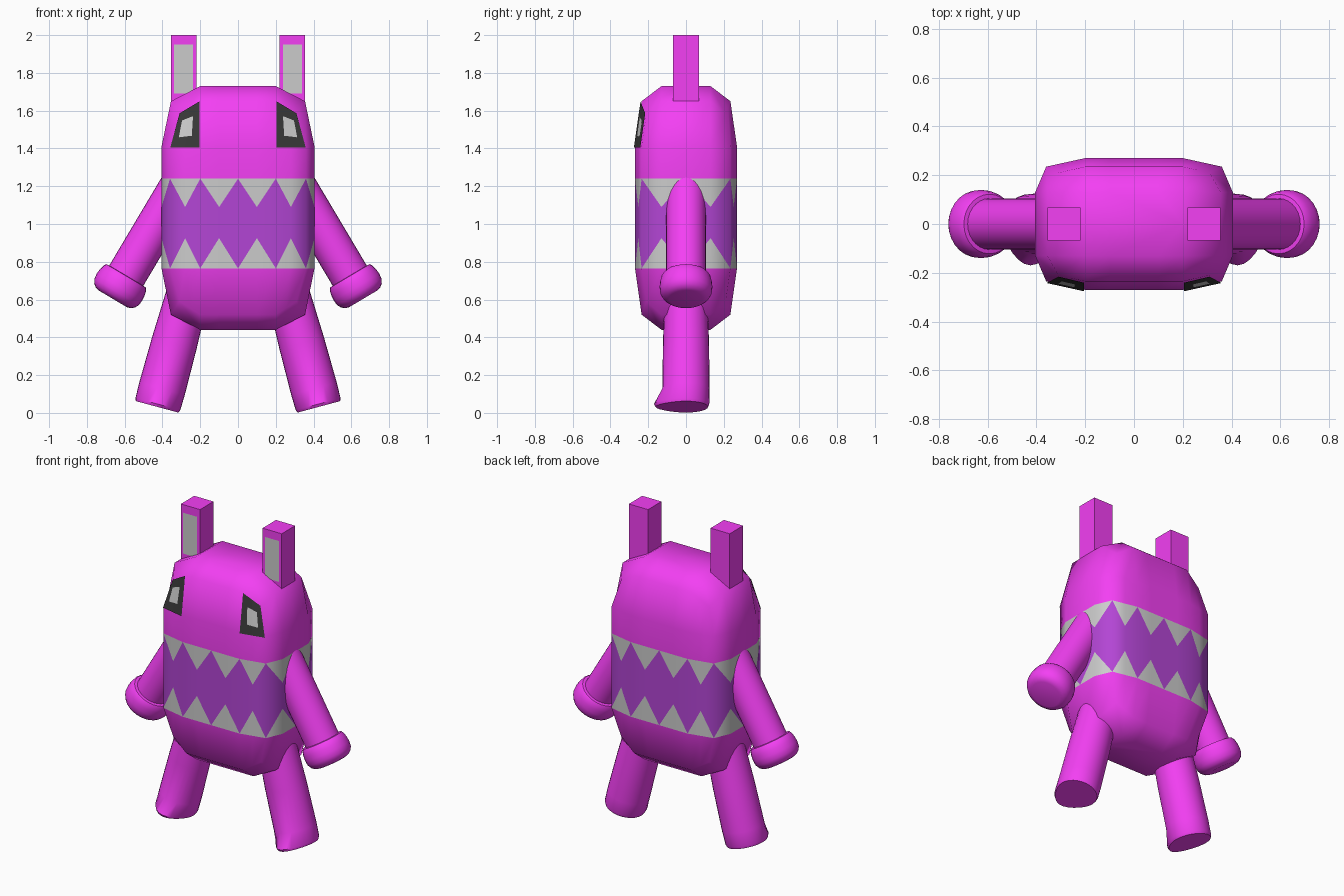
import bpy, bmesh, math
from mathutils import Vector

if "Cube" in bpy.data.objects:
    bpy.data.objects.remove(bpy.data.objects["Cube"])


def material(name, rgb):
    m = bpy.data.materials.new(name)
    m.diffuse_color = (*rgb, 1)
    m.use_nodes = True
    m.node_tree.nodes["Principled BSDF"].inputs["Base Color"].default_value = m.diffuse_color
    return m


MAGENTA = material("magenta", (0.90, 0.05, 0.90))
PURPLE = material("purple", (0.45, 0.06, 0.66))
BLACK = material("black", (0.04, 0.04, 0.04))


def make(name, verts, faces, mat=None, smooth=None, recalc=False):
    me = bpy.data.meshes.new(name)
    me.from_pydata([tuple(v) for v in verts], [], faces)
    bm = bmesh.new()
    bm.from_mesh(me)
    bmesh.ops.remove_doubles(bm, verts=bm.verts, dist=1e-5)
    if recalc:
        bmesh.ops.recalc_face_normals(bm, faces=bm.faces)
    bm.to_mesh(me)
    bm.free()
    ob = bpy.data.objects.new(name, me)
    bpy.context.collection.objects.link(ob)
    if mat:
        me.materials.append(mat)
    if smooth:
        bpy.ops.object.select_all(action='DESELECT')
        ob.select_set(True)
        bpy.context.view_layer.objects.active = ob
        bpy.ops.object.shade_smooth_by_angle(angle=math.radians(smooth))
    return ob


def loft(name, rings, mat, smooth, start=True, end=True, recalc=False):
    n = len(rings[0])
    verts = [v for r in rings for v in r]
    faces = [(k * n + i, k * n + (i + 1) % n, (k + 1) * n + (i + 1) % n, (k + 1) * n + i)
             for k in range(len(rings) - 1) for i in range(n)]
    if start:
        faces.append(tuple(reversed(range(n))))
    if end:
        faces.append(tuple(range(len(verts) - n, len(verts))))
    return make(name, verts, faces, mat, smooth, recalc)


def body_ring(X, Xc, Xi, Y, Yc, Yi, z, zc):
    # one quadrant of the chamfered rectangle, reflected into 24 points
    q = [(X, 0, z), (X, Yi, z), (Xc, Yc, zc),
         ((Xc + Xi) / 2, (Yc + Y) / 2, (z + zc) / 2), (Xi, Y, z), (Xi / 2, Y, z), (0, Y, z)]
    return (q[:6] + [(-x, y, h) for x, y, h in q[:0:-1]]
            + [(-x, -y, h) for x, y, h in q[:6]] + [(x, -y, h) for x, y, h in q[:0:-1]])


def wall(z):
    return body_ring(0.405, 0.36, 0.2, 0.27, 0.235, 0.13, z, z)


def shoulder(z, zc):
    return body_ring(0.355, 0.31, 0.2, 0.235, 0.21, 0.13, z, zc)


def lid(z):
    return body_ring(0.2, 0.2, 0.2, 0.13, 0.13, 0.13, z, z)


# Head and lower body
loft("head", [wall(1.24), wall(1.41), shoulder(1.65, 1.58), lid(1.73)],
     MAGENTA, 70, start=False)
loft("lower_body", [lid(0.44), shoulder(0.52, 0.59), wall(0.765)],
     MAGENTA, 70, end=False)

# Mouth band with zigzag teeth: even ring points are gaps, odd ones are tooth tips
levels = [wall(z) for z in (0.765, 0.925, 1.09, 1.24)]
band = [v for r in levels for v in r]
mouth, teeth = [], []
for i in range(1, 24, 2):
    b, n = i - 1, (i + 1) % 24
    L = [24 * k for k in range(4)]
    mouth += [(b, L[1] + i, L[2] + i, L[3] + b), (L[1] + i, n, L[3] + n, L[2] + i)]
    teeth += [(L[2] + i, L[3] + i, L[3] + b), (L[2] + i, L[3] + n, L[3] + i),
              (b, i, L[1] + i), (i, n, L[1] + i)]
make("mouth_band", band, mouth, PURPLE, 70)
make("teeth", band, teeth, None, 70)


def tube(name, base, axis, profile, mat, toe=0, seg=28):
    # round rings (distance, radius) along a tilted axis
    rot = axis.to_track_quat('Z', 'Y')
    rings = []
    for t, r in profile:
        ring = []
        for i in range(seg):
            a = 2 * math.pi * i / seg
            v = base + rot @ Vector((r * math.cos(a), r * math.sin(a), t))
            if toe and t < 0.05 and v.y < 0:
                v.y *= 1 + toe * (v.y / r) ** 2
            ring.append(v)
        rings.append(ring)
    return loft(name, rings, mat, 40, recalc=True)


for side, s in (("right", 1), ("left", -1)):
    # Arm and rounded hand
    axis = Vector((0.511 * s, 0, -0.86)).normalized()
    hand = Vector((0.622 * s, 0, 0.675))
    tube(side + "_arm", hand, axis, [(-0.66, 0.105), (0.02, 0.105)], MAGENTA)
    tube(side + "_hand", hand, axis,
         [(-0.06, 0.105), (-0.058, 0.122), (-0.045, 0.131), (-0.02, 0.137), (0.01, 0.14),
          (0.04, 0.137), (0.062, 0.125), (0.076, 0.108), (0.082, 0.088)], MAGENTA)

    # Leg with a slight toe at the front
    tube(side + "_leg", Vector((0.428 * s, 0, 0.032)), Vector((-0.26 * s, 0, 0.966)),
         [(0, 0.117), (0.015, 0.123), (0.1, 0.125), (0.35, 0.122), (0.70, 0.11)],
         MAGENTA, toe=0.38)

    # Ear block and its inner panel
    bpy.ops.mesh.primitive_cube_add(size=1, location=(0.2875 * s, 0, 1.79))
    ear = bpy.context.object
    ear.name = side + "_ear"
    ear.scale = (0.135, 0.135, 0.42)
    ear.data.materials.append(MAGENTA)
    order = (0, 1, 2, 3) if s > 0 else (3, 2, 1, 0)
    make(side + "_ear_panel",
         [(x * s, -0.07, z) for x, z in ((0.238, 1.69), (0.338, 1.69), (0.338, 1.95), (0.238, 1.95))],
         [order])

    # Eye follows the corner facet of the head, lifted off the surface
    A, B, C, D = (Vector(p) for p in ((0.203, -0.27, 1.405), (0.357, -0.236, 1.405),
                                      (0.308, -0.21, 1.585), (0.203, -0.235, 1.648)))

    def patch(name, u0, u1, v0, v1, lift, mat):
        normal = (B - A).cross(D - A).normalized()
        pts = []
        for j in range(3):
            for i in range(3):
                u, v = u0 + (u1 - u0) * i / 2, v0 + (v1 - v0) * j / 2
                p = A.lerp(B, u).lerp(D.lerp(C, u), v) + normal * lift
                pts.append((p.x * s, p.y, p.z))
        faces = []
        for j in range(2):
            for i in range(2):
                k = j * 3 + i
                f = (k, k + 1, k + 4, k + 3)
                faces.append(f if s > 0 else f[::-1])
        make(name, pts, faces, mat)

    patch(side + "_eye", 0, 1, 0, 1, 0.006, BLACK)
    patch(side + "_pupil", 0.28, 0.77, 0.27, 0.73, 0.010, None)
